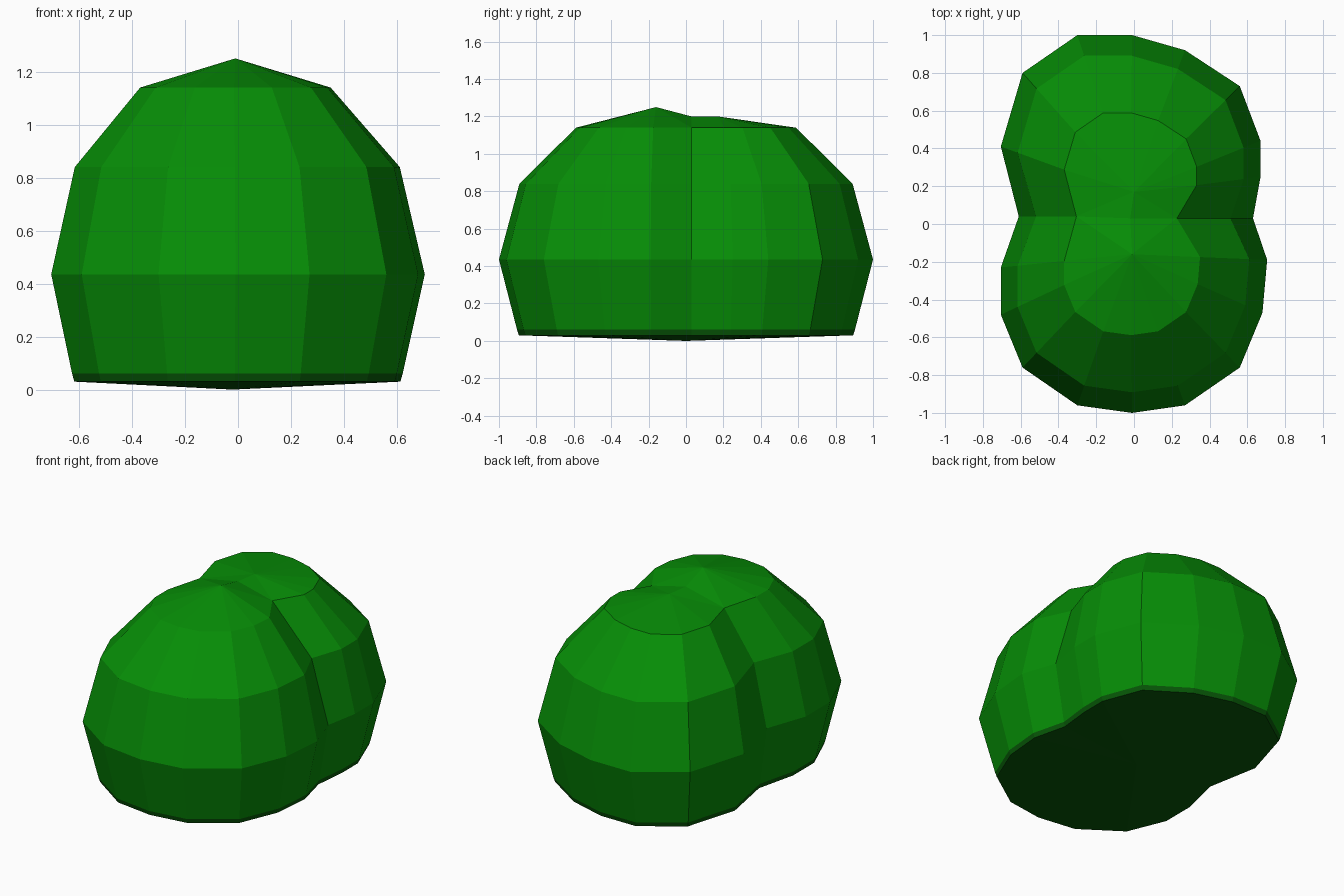
import bpy, bmesh

if "Cube" in bpy.data.objects:
    bpy.data.objects.remove(bpy.data.objects["Cube"])


def flat(name, colour):
    mat = bpy.data.materials.new(name)
    mat.diffuse_color = (*colour, 1)
    mat.use_nodes = True
    mat.node_tree.nodes["Principled BSDF"].inputs["Base Color"].default_value = mat.diffuse_color
    return mat


# Leaf green for the shrub, darker green for its rim and underside
green = flat("leaf green", (0.002, 0.27, 0.002))
dark = flat("dark green", (0.002, 0.095, 0.002))

# Widest outline of the two lobes, counter-clockwise from the right waist
waist_r, waist_l = (0.63, 0.03), (-0.61, 0.04)
back = [(0.67, 0.25), (0.67, 0.44), (0.56, 0.73), (0.27, 0.92), (-0.01, 1.0),
        (-0.3, 1.0), (-0.59, 0.8), (-0.705, 0.41)]
front = [(-0.705, -0.23), (-0.705, -0.48), (-0.59, -0.76), (-0.3, -0.96), (-0.01, -1.0),
         (0.27, -0.96), (0.56, -0.76), (0.68, -0.47), (0.705, -0.19)]
CX, CY = -0.02, 0.16          # lobe centres lie at y = +CY and -CY

bm = bmesh.new()


def ring(z, k, k_waist_r, k_waist_l):
    """Outline shrunk towards each lobe's own centre."""
    def lobe(points, cy):
        return [(CX + (x - CX) * k, cy + (y - cy) * k) for x, y in points]
    pts = [(waist_r[0] * k_waist_r, waist_r[1])] + lobe(back, CY)
    pts += [(waist_l[0] * k_waist_l, waist_l[1])] + lobe(front, -CY)
    return [bm.verts.new((x, y, z)) for x, y in pts]


# Faceted walls, with a thin dark rim at the bottom
rings = [ring(0.03, 0.873, 0.89, 0.91), ring(0.06, 0.885, 0.9, 0.92),
         ring(0.435, 1, 1, 1), ring(0.84, 0.87, 0.81, 0.85), ring(1.14, 0.51, 0.36, 0.5)]
n = len(rings[0])
for level, (low, high) in enumerate(zip(rings, rings[1:])):
    for i in range(n):
        j = (i + 1) % n
        face = bm.faces.new((low[i], low[j], high[j], high[i]))
        face.material_index = 1 if level == 0 else 0


def fan(loop, tip, material=0):
    """Triangles from a loop of vertices to a tip."""
    for a, b in zip(loop, loop[1:] + loop[:1]):
        bm.faces.new((a, b, tip)).material_index = material


# Two low caps that meet in a valley across the waist
top = rings[-1]
left = len(back) + 1
valley = bm.verts.new((-0.02, 0.03, 1.2))
fan(top[:left + 1] + [valley], bm.verts.new((0, 0.17, 1.2)))
fan(top[left:] + [top[0], valley], bm.verts.new((-0.01, -0.16, 1.25)))

# Slightly bulging dark underside
fan(rings[0][::-1], bm.verts.new((-0.02, 0, 0.0)), 1)

bmesh.ops.recalc_face_normals(bm, faces=bm.faces)
mesh = bpy.data.meshes.new("shrub")
bm.to_mesh(mesh)
bm.free()
mesh.materials.append(green)
mesh.materials.append(dark)
shrub = bpy.data.objects.new("shrub", mesh)
bpy.context.collection.objects.link(shrub)
